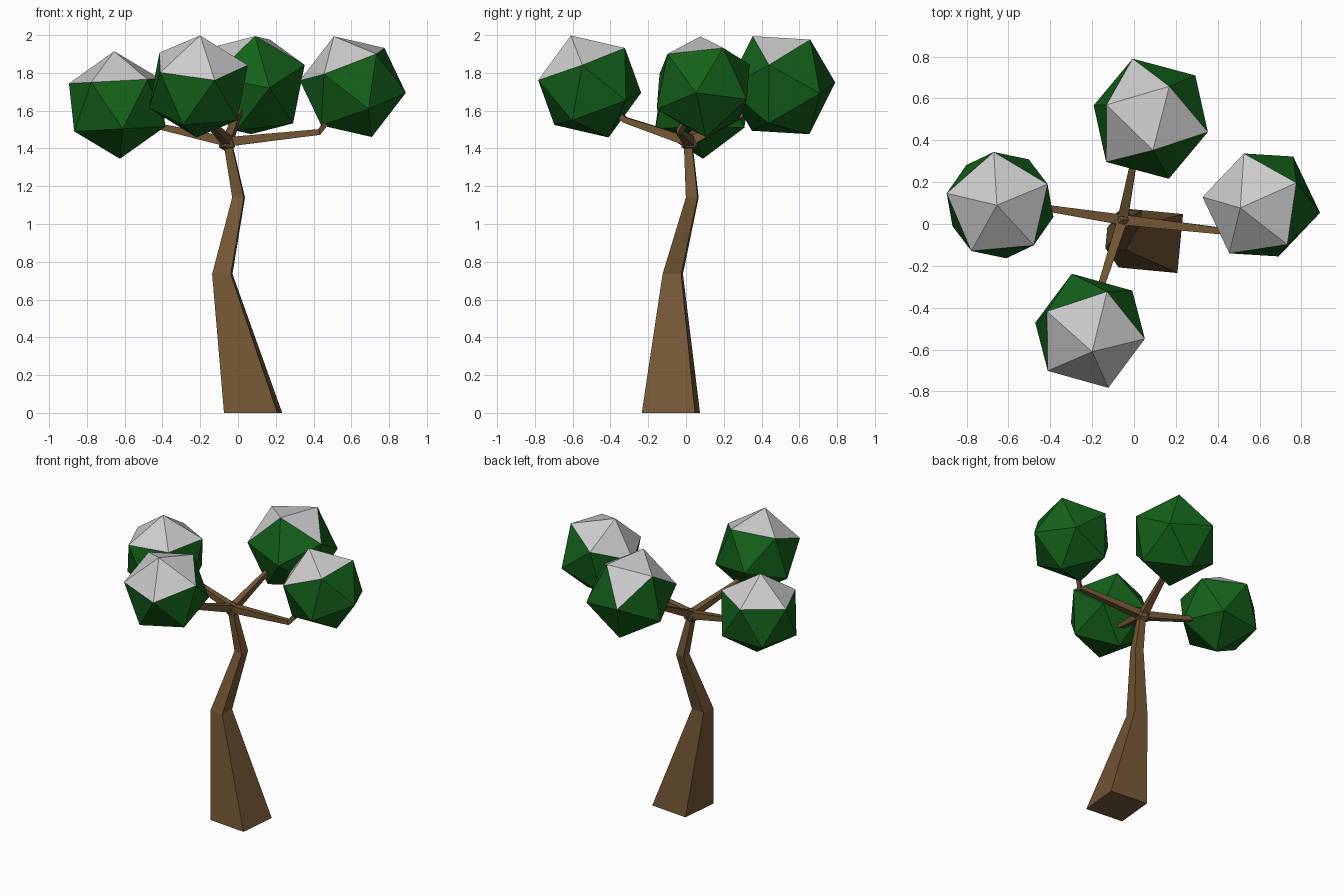
import bpy, bmesh
from math import cos, sin, radians
from mathutils import Vector, Matrix

if "Cube" in bpy.data.objects:
    bpy.data.objects.remove(bpy.data.objects["Cube"])


def material(name, color):
    m = bpy.data.materials.new(name)
    m.diffuse_color = (*color, 1)
    m.use_nodes = True
    m.node_tree.nodes["Principled BSDF"].inputs["Base Color"].default_value = m.diffuse_color
    return m


BARK = material("bark", (0.17, 0.095, 0.035))
LEAF = material("leaf", (0.007, 0.12, 0.01))
SNOW = material("snow", (0.8, 0.8, 0.8))


def finish(bm, name, mats):
    bmesh.ops.recalc_face_normals(bm, faces=bm.faces)
    me = bpy.data.meshes.new(name)
    bm.to_mesh(me)
    bm.free()
    for m in mats:
        me.materials.append(m)
    ob = bpy.data.objects.new(name, me)
    bpy.context.collection.objects.link(ob)
    return ob


def limb(name, path, flat=False, turn=45):
    """Four-sided tapered tube through (x, y, z, corner radius) points."""
    bm = bmesh.new()
    pts = [Vector(p[:3]) for p in path]
    rings = []
    for i, p in enumerate(pts):
        if flat:
            u, v = Vector((1, 0, 0)), Vector((0, 1, 0))
        else:
            t = (pts[min(i + 1, len(pts) - 1)] - pts[max(i - 1, 0)]).normalized()
            u = t.cross(Vector((0, 0, 1))).normalized()
            v = u.cross(t)
        ring = []
        for k in range(4):
            a = radians(turn + 90 * k)
            ring.append(bm.verts.new(p + path[i][3] * (cos(a) * u + sin(a) * v)))
        rings.append(ring)
    for a, b in zip(rings, rings[1:]):
        for k in range(4):
            bm.faces.new((a[k], a[(k + 1) % 4], b[(k + 1) % 4], b[k]))
    bm.faces.new(rings[0][::-1])
    bm.faces.new(rings[-1])
    return finish(bm, name, [BARK])


def foliage(name, center, r, axis, neighbour, snow):
    """Icosahedron aimed by two adjacent corners; faces towards snow are white."""
    z = Vector(axis).normalized()
    y = z.cross(Vector(neighbour)).normalized()
    rot = Matrix((y.cross(z), y, z)).transposed()
    bm = bmesh.new()
    bmesh.ops.create_icosphere(bm, subdivisions=1, radius=1)
    for v in bm.verts:
        v.co = rot @ v.co.normalized() * r
    d = Vector(snow).normalized()
    for f in bm.faces:
        f.material_index = int(f.calc_center_median().normalized().dot(d) > 0.7)
    bmesh.ops.translate(bm, verts=bm.verts, vec=center)
    return finish(bm, name, [LEAF, SNOW])


# Trunk
limb("trunk", [(0.08, -0.08, 0, 0.2), (-0.083, -0.07, 0.735, 0.07),
               (0.003, 0.033, 1.14, 0.044), (-0.052, 0.012, 1.42, 0.03)],
     flat=True, turn=39.6)

# Fork where the branches meet
bm = bmesh.new()
bmesh.ops.create_icosphere(bm, subdivisions=1, radius=0.052,
                           matrix=Matrix.Translation((-0.055, 0.02, 1.43)))
finish(bm, "branch_fork", [BARK])

# Branches: elbow then tip inside the foliage
hub = (-0.055, 0.02, 1.435, 0.035)
for side, elbow, tip in (
        ("right", (0.43, -0.035, 1.487), (0.53, 0.04, 1.62)),
        ("left", (-0.41, 0.075, 1.515), (-0.58, 0.09, 1.6)),
        ("front", (-0.165, -0.32, 1.55), (-0.2, -0.45, 1.65)),
        ("back", (-0.005, 0.28, 1.57), (0.05, 0.42, 1.67))):
    limb(side + "_branch", [hub, (*elbow, 0.022), (*tip, 0.018)])

# Snow-topped foliage balls
foliage("left_foliage", (-0.64, 0.09, 1.63), 0.285,
        (-0.015, 0, 0.285), (-0.03, 0.255, 0.128), (-0.015, 0, 0.285))
foliage("front_foliage", (-0.21, -0.51, 1.728), 0.288,
        (0.01, -0.1, 0.27), (0.08, 0.185, 0.2), (0.01, -0.1, 0.27))
foliage("right_foliage", (0.608, 0.091, 1.727), 0.285,
        (-0.1, -0.014, 0.265), (0.166, 0.105, 0.205), (-0.1, -0.014, 0.265))
foliage("back_foliage", (0.08, 0.503, 1.735), 0.3,
        (0.09, 0.157, 0.245), (0.01, -0.153, 0.26), (-0.11, 0.074, 0.705))
